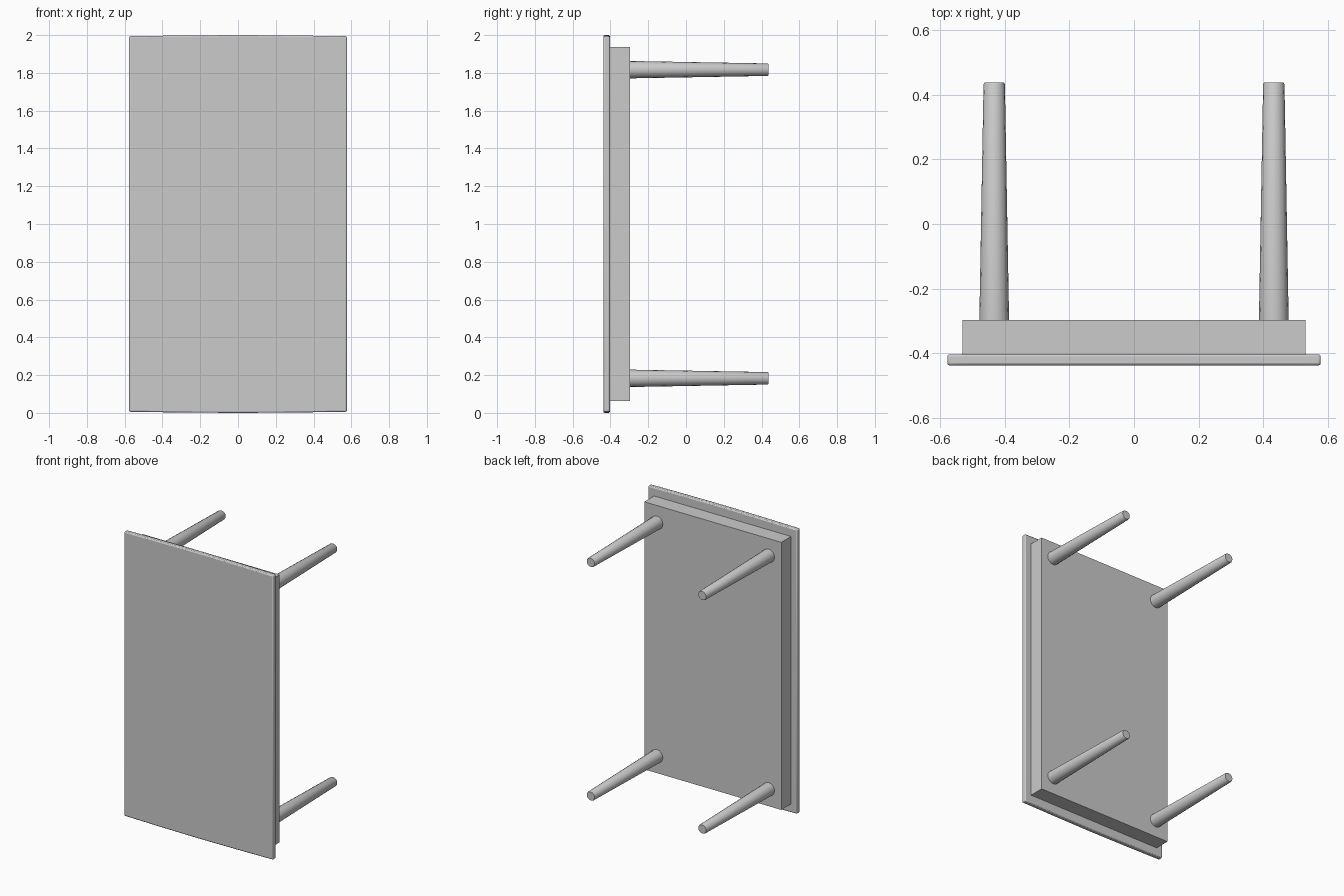
import bpy, bmesh
from math import pi

if "Cube" in bpy.data.objects:
    bpy.data.objects.remove(bpy.data.objects["Cube"])


def add_object(name, bm):
    bmesh.ops.recalc_face_normals(bm, faces=bm.faces)
    mesh = bpy.data.meshes.new(name)
    bm.to_mesh(mesh)
    bm.free()
    obj = bpy.data.objects.new(name, mesh)
    bpy.context.collection.objects.link(obj)
    return obj


def slab(name, outline, y0, y1):
    """Extrude an (x, z) outline from y0 to y1."""
    bm = bmesh.new()
    face = bm.faces.new([bm.verts.new((x, y0, z)) for x, z in outline])
    ext = bmesh.ops.extrude_face_region(bm, geom=[face])
    verts = [v for v in ext["geom"] if isinstance(v, bmesh.types.BMVert)]
    bmesh.ops.translate(bm, verts=verts, vec=(0, y1 - y0, 0))
    return add_object(name, bm)


def smooth(obj, angle):
    bpy.ops.object.select_all(action="DESELECT")
    obj.select_set(True)
    bpy.context.view_layer.objects.active = obj
    bpy.ops.object.shade_smooth_by_angle(angle=angle)


# Table top: faces the front, short ends bowed slightly outwards
bow = [(-0.577, 0.994), (-0.52, 0.995), (-0.29, 0.998), (0, 1.0),
       (0.29, 0.998), (0.52, 0.995), (0.577, 0.994)]
outline = [(x, 1 + z) for x, z in bow] + [(-x, 1 - z) for x, z in bow]
top = slab("table_top", outline, -0.437, -0.403)
bevel = top.modifiers.new("rounded_edge", "BEVEL")
bevel.width = 0.007
bevel.segments = 2
bevel.limit_method = "ANGLE"
bevel.angle_limit = pi / 4
smooth(top, pi / 6)

# Apron block behind the top
ax, az = 0.53, 0.936
slab("apron", [(-ax, 1 - az), (ax, 1 - az), (ax, 1 + az), (-ax, 1 + az)],
     -0.403, -0.296)


# Tapered round legs, lathed along y with a small chamfer at the foot
def leg(name, x, z):
    bm = bmesh.new()
    profile = [(0, -0.298), (0.046, -0.298), (0.033, 0.432),
               (0.030, 0.437), (0, 0.437)]
    verts = [bm.verts.new((r, y, 0)) for r, y in profile]
    edges = [bm.edges.new(pair) for pair in zip(verts, verts[1:])]
    bmesh.ops.spin(bm, geom=verts + edges, cent=(0, 0, 0), axis=(0, 1, 0),
                   angle=2 * pi, steps=16)
    bmesh.ops.remove_doubles(bm, verts=bm.verts, dist=0.0005)
    obj = add_object(name, bm)
    obj.location = (x, 0, z)
    smooth(obj, pi / 6)


for side, sx in (("left", -1), ("right", 1)):
    for level, sz in (("lower", -1), ("upper", 1)):
        leg(f"{level}_{side}_leg", sx * 0.432, 1 + sz * 0.817)
